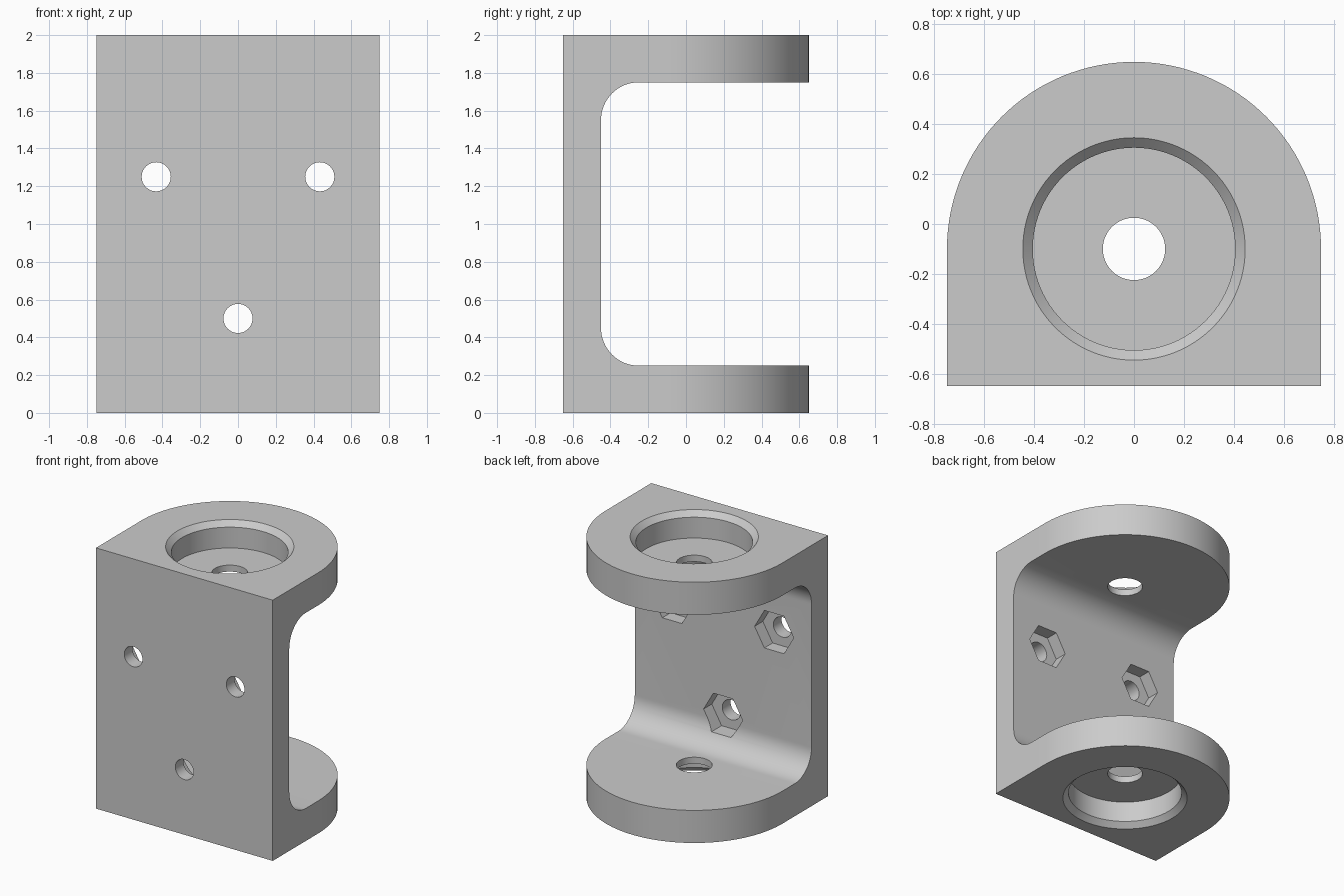
import bpy, bmesh
from math import sin, cos, pi, radians
from mathutils import Matrix, Vector

cube = bpy.data.objects.get("Cube")
if cube:
    bpy.data.objects.remove(cube)

WIDTH, HEIGHT, FRONT, AXIS_Y = 0.75, 2.0, -0.65, -0.1
PLATE, FLANGE, FILLET = 0.2, 0.25, 0.2

grey = bpy.data.materials.new("plain grey")
grey.use_nodes = True
grey.diffuse_color = (0.6, 0.6, 0.6, 1)
grey.node_tree.nodes["Principled BSDF"].inputs["Base Color"].default_value = (0.6, 0.6, 0.6, 1)


def make(name, bm):
    bmesh.ops.recalc_face_normals(bm, faces=bm.faces)
    mesh = bpy.data.meshes.new(name)
    bm.to_mesh(mesh)
    bm.free()
    mesh.materials.append(grey)
    obj = bpy.data.objects.new(name, mesh)
    bpy.context.collection.objects.link(obj)
    return obj


def extrude(name, points, offset):
    bm = bmesh.new()
    face = bm.faces.new([bm.verts.new(p) for p in points])
    result = bmesh.ops.extrude_face_region(bm, geom=[face])
    verts = [v for v in result["geom"] if isinstance(v, bmesh.types.BMVert)]
    bmesh.ops.translate(bm, verts=verts, vec=Vector(offset))
    return make(name, bm)


def lathe(name, profile, sides, matrix):
    """Stack rings of (radius, z) into a closed solid."""
    bm = bmesh.new()
    rings = [[bm.verts.new((r * cos(2 * pi * i / sides), r * sin(2 * pi * i / sides), z))
              for i in range(sides)] for r, z in profile]
    for a, b in zip(rings, rings[1:]):
        for i in range(sides):
            j = (i + 1) % sides
            bm.faces.new((a[i], a[j], b[j], b[i]))
    bm.faces.new(rings[0])
    bm.faces.new(rings[-1])
    bm.transform(matrix)
    return make(name, bm)


def boolean(target, tool, operation):
    tool.hide_render = True
    mod = target.modifiers.new(tool.name, "BOOLEAN")
    mod.operation, mod.solver, mod.object = operation, "EXACT", tool
    bpy.context.view_layer.objects.active = target
    bpy.ops.object.modifier_apply(modifier=mod.name)
    bpy.data.objects.remove(tool)


# C-shaped side profile with filleted inner corners
inner_y = FRONT + PLATE
profile = [(FRONT, 0), (0.9, 0), (0.9, FLANGE)]
for i in range(17):
    a = pi / 2 * i / 16
    profile.append((inner_y + FILLET * (1 - sin(a)), FLANGE + FILLET * (1 - cos(a))))
profile += [(y, HEIGHT - z) for y, z in reversed(profile)]
bracket = extrude("bracket", [(-1, y, z) for y, z in profile], (2, 0, 0))

# Rounded plan outline
plan = [(-WIDTH, -0.9), (WIDTH, -0.9)]
plan += [(WIDTH * cos(pi * i / 64), AXIS_Y + WIDTH * sin(pi * i / 64)) for i in range(65)]
boolean(bracket, extrude("plan_outline", [(x, y, -0.2) for x, y in plan],
                         (0, 0, HEIGHT + 0.4)), "INTERSECT")

# Chamfered bearing seats with a shaft hole, one in each flange
seat = [(0.125, -0.1), (0.125, 0.05), (0.406, 0.05), (0.406, 0.21), (0.446, 0.25), (0.496, 0.3)]
for name, z, flip in (("upper_seat", HEIGHT - FLANGE, 1), ("lower_seat", FLANGE, -1)):
    matrix = Matrix.Translation((0, AXIS_Y, z)) @ Matrix.Diagonal((1, 1, flip, 1))
    boolean(bracket, lathe(name, seat, 96, matrix), "DIFFERENCE")

# Three bolt holes on a circle, each with a hexagonal nut pocket at the back
for k in range(3):
    angle = radians(-90 + 120 * k)
    place = (Matrix.Translation((0.5 * cos(angle), 0, 1 + 0.5 * sin(angle)))
             @ Matrix.Rotation(pi / 2, 4, "X"))
    boolean(bracket, lathe("bolt_hole", [(0.077, 0.35), (0.077, 0.75)], 48, place), "DIFFERENCE")
    boolean(bracket, lathe("nut_pocket", [(0.166, 0.35), (0.166, 0.55)], 6, place), "DIFFERENCE")

# Smooth curved walls, crisp edges
bpy.ops.object.select_all(action="DESELECT")
bracket.select_set(True)
bpy.context.view_layer.objects.active = bracket
bpy.ops.object.shade_smooth_by_angle(angle=radians(25))
